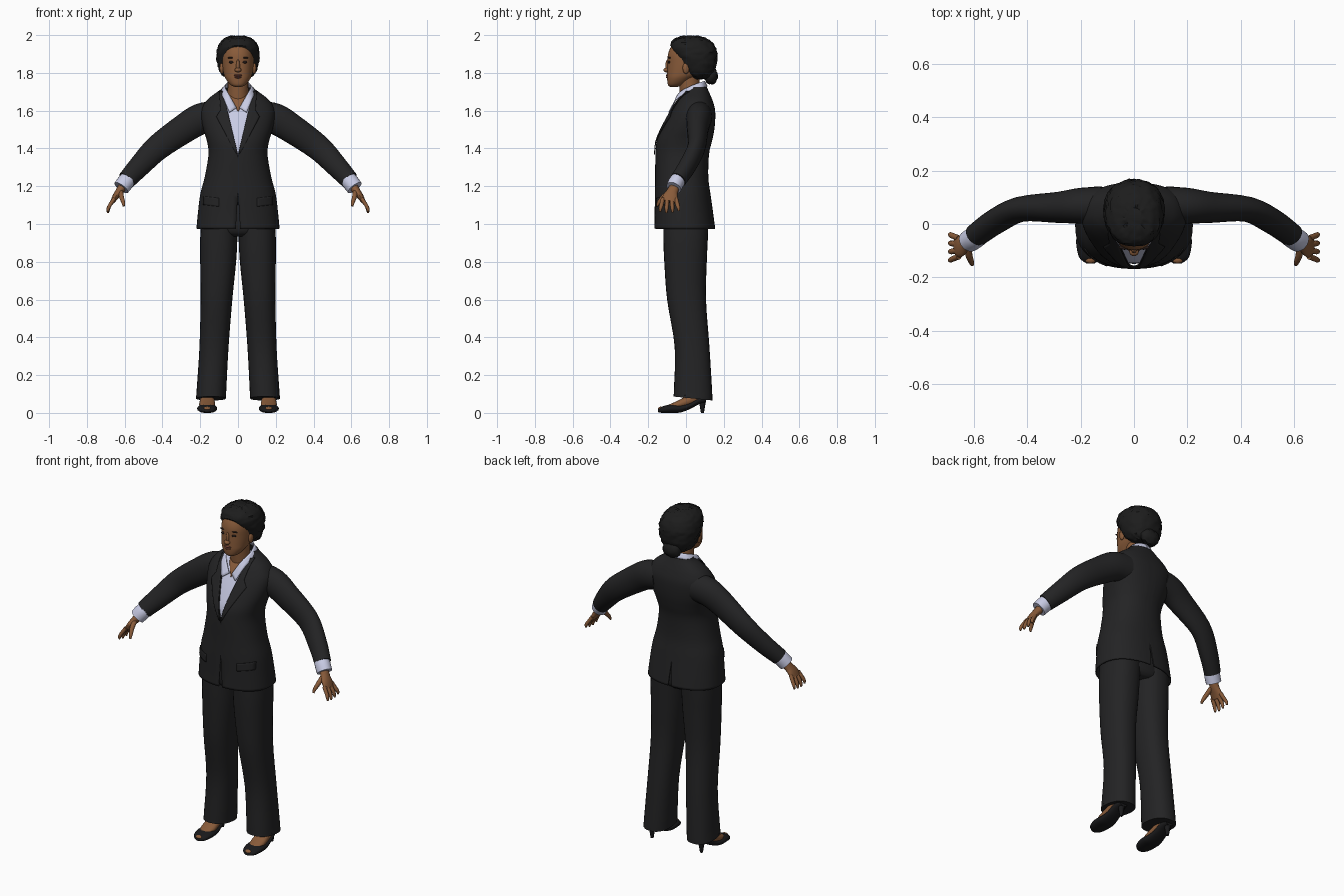
import bpy, bmesh, math, random
from mathutils import Vector, Matrix

if "Cube" in bpy.data.objects:
    bpy.data.objects.remove(bpy.data.objects["Cube"])

random.seed(4)


def material(name, col):
    m = bpy.data.materials.new(name)
    m.diffuse_color = (*col, 1)
    m.use_nodes = True
    m.node_tree.nodes["Principled BSDF"].inputs["Base Color"].default_value = m.diffuse_color
    return m


SUIT = material("suit black", (0.017, 0.017, 0.018))
SHIRT = material("shirt pale blue", (0.58, 0.60, 0.78))
SKIN = material("skin brown", (0.25, 0.105, 0.042))
LIPS = material("lip brown", (0.19, 0.06, 0.04))
HAIR = material("hair black", (0.012, 0.012, 0.012))
SHOE = material("shoe black", (0.010, 0.010, 0.011))
EYE = material("eye dark", (0.02, 0.012, 0.01))


def finish(name, bm, mat, thick=0, offset=-1):
    me = bpy.data.meshes.new(name)
    bm.to_mesh(me)
    bm.free()
    me.materials.append(mat)
    ob = bpy.data.objects.new(name, me)
    bpy.context.collection.objects.link(ob)
    if thick:
        mod = ob.modifiers.new("thickness", 'SOLIDIFY')
        mod.thickness, mod.offset = thick, offset
    return ob


def smooth(rows, sub=4):
    """Catmull-Rom interpolation through rows of numbers."""
    out = []
    for i in range(len(rows) - 1):
        p = [rows[max(i - 1, 0)], rows[i], rows[i + 1], rows[min(i + 2, len(rows) - 1)]]
        for k in range(sub):
            t = k / sub
            out.append([0.5 * (2 * b + (c - a) * t + (2 * a - 5 * b + 4 * c - d) * t * t
                               + (3 * b - a - 3 * c + d) * t ** 3) for a, b, c, d in zip(*p)])
    return out + [list(rows[-1])]


def skin(rings, closed=True, cap=True):
    bm = bmesh.new()
    vs = [[bm.verts.new(p) for p in r] for r in rings]
    n = len(vs[0])
    for a, b in zip(vs, vs[1:]):
        for i in range(n if closed else n - 1):
            j = (i + 1) % n
            bm.faces.new((a[i], a[j], b[j], b[i]))
    if cap:
        bm.faces.new(vs[0])
        bm.faces.new(vs[-1])
    bmesh.ops.recalc_face_normals(bm, faces=bm.faces)
    return bm


def power(v, e):
    return math.copysign(abs(v) ** (2 / e), v)


def loft(rows, n=32, e=2.3, sub=4, along_y=False, cap=True):
    """Rounded sections: (height, a min, a max, b min, b max)."""
    rings = []
    for c, a0, a1, b0, b1 in smooth(rows, sub):
        ring = []
        for i in range(n):
            t = 2 * math.pi * i / n
            a = (a0 + a1) / 2 + (a1 - a0) / 2 * power(math.cos(t), e)
            b = (b0 + b1) / 2 + (b1 - b0) / 2 * power(math.sin(t), e)
            ring.append((a, c, b) if along_y else (a, b, c))
        rings.append(ring)
    return skin(rings, cap=cap)


def tube(rows, s=1, n=16, sub=4):
    """Elliptical tube: (x, y, z, radius in y, radius across)."""
    rows = smooth(rows, sub)
    pts = [Vector(r[:3]) for r in rows]
    rings = []
    for i, r in enumerate(rows):
        t = (pts[min(i + 1, len(pts) - 1)] - pts[max(i - 1, 0)]).normalized()
        u = Vector((0, 1, 0))
        u = (u - t * t.dot(u)).normalized()
        v = t.cross(u)
        ring = [pts[i] + u * r[3] * math.cos(k * 2 * math.pi / n)
                + v * r[4] * math.sin(k * 2 * math.pi / n) for k in range(n)]
        rings.append([(p.x * s, p.y, p.z) for p in ring])
    return skin(rings)


def ball(name, loc, radii, mat, seg=16):
    bm = bmesh.new()
    bmesh.ops.create_uvsphere(bm, u_segments=seg, v_segments=seg // 2 + 2, radius=1,
                              matrix=Matrix.Translation(loc) @ Matrix.Diagonal((*radii, 1)))
    return finish(name, bm, mat)


def sym(rows):
    return [(z, -w, w, f, b) for z, w, f, b in rows]


def cut_v(bm, apex, k, side):
    """Cut a V opening through the front (-1) or back (1)."""
    for s in (1, -1):
        bmesh.ops.bisect_plane(bm, geom=bm.verts[:] + bm.edges[:] + bm.faces[:],
                               plane_co=(0, 0, apex), plane_no=(1, 0, -s * k))
    gone = [f for f in bm.faces for c in [f.calc_center_median()]
            if abs(c.x) < k * (c.z - apex) and (c.y - 0.03) * side > 0]
    bmesh.ops.delete(bm, geom=gone, context='FACES')


# Jacket body, open at the chest and vented at the hem
TORSO = sym([(0.975, .22, -.168, .155), (1.05, .213, -.166, .145), (1.156, .20, -.165, .13),
             (1.25, .176, -.163, .118), (1.37, .156, -.162, .122), (1.44, .165, -.155, .138),
             (1.50, .183, -.13, .15), (1.56, .195, -.10, .155), (1.61, .193, -.072, .153),
             (1.655, .165, -.045, .14), (1.685, .13, -.022, .128), (1.712, .092, -.002, .116),
             (1.726, .08, .008, .11)])
jacket = loft(TORSO, n=56, cap=False)
cut_v(jacket, 1.36, .233, -1)
cut_v(jacket, 1.17, -.06, -1)
cut_v(jacket, 1.12, -.08, 1)
finish("jacket", jacket, SUIT, .007)
DENSE = smooth(TORSO, 4)


def front_y(x, z):
    for p, q in zip(DENSE, DENSE[1:]):
        if z <= q[0]:
            break
    t = min(max((z - p[0]) / (q[0] - p[0]), 0), 1)
    _, _, w, f, b = [u + (v - u) * t for u, v in zip(p, q)]
    return (f + b) / 2 - (b - f) / 2 * max(0, 1 - min(1, abs(x) / w) ** 2.3) ** (1 / 2.3)


def patch(name, left, right, lift, mat, s=1, thick=.004):
    """Thin plate laid on the torso front between two (x, z) edges."""
    def dense(e):
        return [Vector(a).lerp(Vector(b), k / 6) for a, b in zip(e, e[1:]) for k in range(6)] + [Vector(e[-1])]
    rings = []
    for a, b in zip(dense(left), dense(right)):
        row = [a.lerp(b, k / 6) for k in range(7)]
        rings.append([(p.x * s, front_y(p.x, p.y) - lift, p.y + lift * .5) for p in row])
    finish(name, skin(rings, False, False), mat, thick, 0)


# Shirt body and open neck
finish("shirt", loft([(z, a + .014, b - .014, c + .014, d - .014)
                      for z, a, b, c, d in TORSO[3:11]], n=40), SHIRT)
patch("neck_opening", [(0, 1.60), (-.045, 1.685)], [(0.002, 1.60), (.045, 1.685)], -.009, SKIN)

COLLAR_TOP = [(.008, -.070, 1.615), (.05, -.04, 1.69), (.068, .02, 1.727), (.05, .078, 1.75), (0, .098, 1.757)]
COLLAR_LOW = [(.045, -.091, 1.59), (.075, -.050, 1.66), (.088, .02, 1.70), (.068, .085, 1.72), (0, .113, 1.727)]

for s, side in ((1, "left"), (-1, "right")):
    # Lapels, pocket flaps and shirt collar
    patch(side + "_lapel", [(0, 1.365), (.05, 1.575), (.056, 1.60), (.08, 1.70)],
          [(.01, 1.37), (.115, 1.565), (.092, 1.60), (.10, 1.70)], .005, SUIT, s)
    patch(side + "_pocket_flap", [(.10, 1.09), (.10, 1.135)], [(.185, 1.10), (.185, 1.145)], .004, SUIT, s)
    band = [[Vector(a).lerp(Vector(b), k / 3) * 1 for k in range(4)]
            for a, b in zip(smooth(COLLAR_TOP), smooth(COLLAR_LOW))]
    finish(side + "_collar", skin([[(p.x * s, p.y, p.z) for p in r] for r in band], False, False),
           SHIRT, .005, 0)

    # Sleeve, cuff and hand
    finish(side + "_sleeve", tube([(.12, .07, 1.57, .07, .082), (.20, .068, 1.555, .067, .082),
                                   (.285, .062, 1.505, .058, .077), (.425, .055, 1.405, .047, .068),
                                   (.52, .008, 1.308, .046, .058), (.59, -.042, 1.232, .043, .049)], s, 24), SUIT)
    finish(side + "_cuff", tube([(.57, -.03, 1.252, .038, .042), (.595, -.05, 1.222, .042, .045),
                                 (.618, -.065, 1.192, .041, .044)], s, 20), SHIRT)
    finish(side + "_palm", tube([(.603, -.055, 1.21, .027, .024), (.628, -.072, 1.172, .030, .021),
                                 (.648, -.083, 1.145, .040, .017), (.664, -.09, 1.118, .038, .012)], s, 16), SKIN)
    for i in range(4):
        y = -.122 + i * .023
        d = (i - 1.5) * .006
        z = 1.056 + abs(i - 1.3) * .007
        finish(f"{side}_finger_{i + 1}", tube([(.655, y, 1.135, .011, .011), (.679, y + d, 1.098, .011, .010),
                                               (.687, y + d * 1.5, z + .016, .009, .009),
                                               (.689, y + d * 1.6, z, .005, .005)], s, 10), SKIN)
    finish(side + "_thumb", tube([(.622, -.08, 1.175, .014, .014), (.617, -.118, 1.145, .013, .013),
                                  (.608, -.143, 1.115, .010, .010), (.605, -.153, 1.095, .005, .006)], s, 10), SKIN)

    # Trouser leg
    leg = [(1.05, 0, .19, -.12, .12), (.93, .003, .20, -.12, .116), (.80, .01, .20, -.115, .11),
           (.60, .03, .198, -.10, .106), (.35, .05, .204, -.06, .124), (.12, .062, .219, -.064, .138),
           (.066, .064, .222, -.066, .14)]
    leg = [(z, min(a * s, b * s), max(a * s, b * s), c, d) for z, a, b, c, d in leg]
    bm = loft(leg, 28)
    for v in bm.verts:
        if v.co.z < .09:
            v.co.z += (.14 - v.co.y) * .1
    finish(side + "_trouser_leg", bm, SUIT)

    # Heeled shoe with the bare foot inside
    c = .163 * s
    shoe = [(-.147, .016, .004, .018), (-.125, .042, 0, .034), (-.075, .053, 0, .046), (-.03, .05, .002, .044),
            (.02, .042, .02, .055), (.07, .036, .046, .085), (.105, .026, .056, .09)]
    finish(side + "_shoe", loft([(y, c - w, c + w, a, b) for y, w, a, b in shoe], 20, along_y=True), SHOE)
    foot = [(-.095, .03, .02, .042), (-.05, .042, .02, .062), (0, .04, .03, .088), (.08, .033, .06, .13)]
    finish(side + "_foot", loft([(y, c - w, c + w, a, b) for y, w, a, b in foot], 16, along_y=True), SKIN)
    ball(side + "_toe", (c, -.134, .022), (.02, .014, .011), SKIN, 12)
    bm = bmesh.new()
    bmesh.ops.create_cone(bm, segments=12, cap_ends=True, radius1=.008, radius2=.019, depth=.066,
                          matrix=Matrix.Translation((c, .087, .033)))
    finish(side + "_heel", bm, SHOE)

    # Ear, eye and brow
    ball(side + "_ear", (.085 * s, 0, 1.825), (.012, .018, .03), SKIN)
    ball(side + "_eye", (.035 * s, -.0885, 1.857), (.014, .008, .007), EYE)
    ball(side + "_brow", (.037 * s, -.087, 1.88), (.02, .008, .004), EYE)

# Hips joining the legs
finish("trouser_seat", loft(sym([(.935, .08, -.085, .09), (.97, .17, -.115, .112), (1.10, .18, -.12, .11)])), SUIT)

# Neck, head and face
finish("neck", tube([(0, .036, 1.60, .06, .062), (0, .022, 1.70, .055, .055), (0, .014, 1.79, .055, .055)], n=24), SKIN)
finish("head", loft(sym([(1.726, .018, -.085, -.045), (1.738, .042, -.096, -.01), (1.77, .066, -.10, .04),
                         (1.80, .077, -.10, .09), (1.85, .084, -.098, .12), (1.90, .085, -.095, .13),
                         (1.945, .073, -.074, .115), (1.98, .04, -.03, .08)]), 36, 2.2), SKIN)
ball("nose_bridge", (0, -.097, 1.836), (.010, .012, .035), SKIN)
ball("nose_tip", (0, -.104, 1.815), (.018, .016, .012), SKIN)
ball("upper_lip", (0, -.098, 1.787), (.022, .009, .006), LIPS)
ball("lower_lip", (0, -.098, 1.777), (.019, .009, .006), LIPS)

# Curly hair cut back along the hairline, with a low bun
hair = loft(sym([(1.768, .05, .05, .12), (1.79, .085, .0, .14), (1.83, .104, -.03, .157),
                 (1.88, .113, -.06, .165), (1.92, .111, -.08, .163), (1.96, .096, -.08, .14),
                 (1.983, .07, -.055, .105), (1.996, .03, -.01, .06)]), 44, 2.2, 4)
hair.normal_update()
for v in hair.verts:
    v.co += v.normal * random.uniform(-.004, .004)
cut = bmesh.ops.bisect_plane(hair, geom=hair.verts[:] + hair.edges[:] + hair.faces[:],
                             plane_co=(0, -.09, 1.955), plane_no=(0, -.175, -.125), clear_outer=True)
bmesh.ops.holes_fill(hair, edges=[e for e in hair.edges if e.is_boundary])
finish("hair", hair, HAIR)
bun = ball("hair_bun", (0, .132, 1.785), (.058, .036, .046), HAIR, 20)
for v in bun.data.vertices:
    v.co += v.normal * random.uniform(-.004, .004)

# Smooth shading with crisp edges
for ob in bpy.data.objects:
    ob.select_set(True)
    bpy.context.view_layer.objects.active = ob
bpy.ops.object.shade_smooth_by_angle(angle=math.radians(45))
